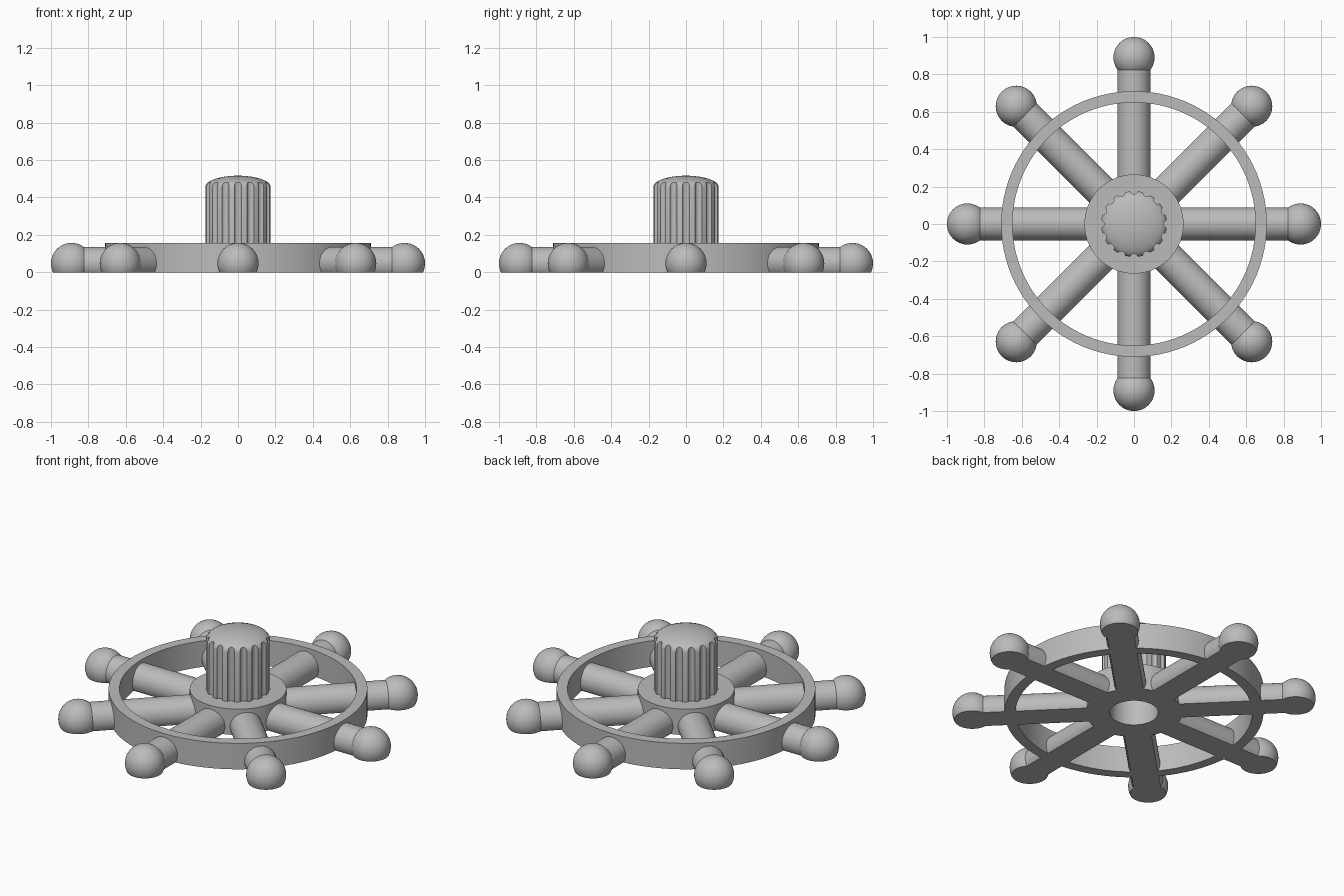
import bpy, bmesh, math
from mathutils import Matrix, Vector

if "Cube" in bpy.data.objects:
    bpy.data.objects.remove(bpy.data.objects["Cube"], do_unlink=True)

SPOKES, FLUTES = 8, 16
AXIS_Z = 0.047      # height of the spoke axes
HUB_TOP = 0.157

grey = bpy.data.materials.new("plain grey")
grey.use_nodes = True
grey.diffuse_color = (0.5, 0.5, 0.5, 1)
grey.node_tree.nodes["Principled BSDF"].inputs["Base Color"].default_value = (0.5, 0.5, 0.5, 1)


def make(name, bm):
    bmesh.ops.recalc_face_normals(bm, faces=bm.faces[:])
    mesh = bpy.data.meshes.new(name)
    bm.to_mesh(mesh)
    bm.free()
    mesh.materials.append(grey)
    ob = bpy.data.objects.new(name, mesh)
    bpy.context.collection.objects.link(ob)
    return ob


def smooth(ob):
    bpy.ops.object.select_all(action="DESELECT")
    ob.select_set(True)
    bpy.context.view_layer.objects.active = ob
    bpy.ops.object.shade_smooth_by_angle(angle=math.radians(30))


def lathe(name, profile, steps=96):
    """Spin a closed (radius, z) outline round the z axis."""
    bm = bmesh.new()
    verts = [bm.verts.new((r, 0, z)) for r, z in profile]
    edges = [bm.edges.new((a, b)) for a, b in zip(verts, verts[1:] + verts[:1])]
    bmesh.ops.spin(bm, geom=verts + edges, cent=(0, 0, 0), axis=(0, 0, 1),
                   angle=math.tau, steps=steps)
    bmesh.ops.remove_doubles(bm, verts=bm.verts[:], dist=1e-5)
    return make(name, bm)


def flatten_bottom(bm):
    """Slice off everything below the ground and close the cut."""
    cut = bmesh.ops.bisect_plane(bm, geom=bm.verts[:] + bm.edges[:] + bm.faces[:],
                                 plane_co=(0, 0, 0), plane_no=(0, 0, 1), clear_inner=True)
    rim = [g for g in cut["geom_cut"] if isinstance(g, bmesh.types.BMEdge)]
    bmesh.ops.contextual_create(bm, geom=rim)


# Outer rim and hub with its bore
smooth(lathe("rim", [(0.65, 0), (0.71, 0), (0.71, HUB_TOP), (0.65, HUB_TOP)]))
smooth(lathe("hub", [(0.133, 0), (0.265, 0), (0.265, HUB_TOP), (0.133, HUB_TOP)]))

# Spokes with ball ends, flat underneath
for i in range(SPOKES):
    turn = Matrix.Rotation(math.tau * i / SPOKES, 4, "Z")
    bm = bmesh.new()
    lay = Matrix.Translation((0.53, 0, AXIS_Z)) @ Matrix.Rotation(math.pi / 2, 4, "Y")
    bmesh.ops.create_cone(bm, cap_ends=True, segments=48, radius1=0.088, radius2=0.088,
                          depth=0.68, matrix=turn @ lay)
    flatten_bottom(bm)
    smooth(make(f"spoke_{i + 1}", bm))

    bm = bmesh.new()
    bmesh.ops.create_uvsphere(bm, u_segments=48, v_segments=24, radius=0.11,
                              matrix=turn @ Matrix.Translation((0.89, 0, AXIS_Z)))
    flatten_bottom(bm)
    smooth(make(f"ball_end_{i + 1}", bm))

# Domed knob, hollow from below
knob = lathe("knob", [(0.133, 0.155), (0.176, 0.155), (0.176, 0.455), (0.173, 0.467),
                      (0.165, 0.478), (0.15, 0.488), (0.12, 0.5), (0.08, 0.51),
                      (0.04, 0.515), (0, 0.517), (0, 0.42), (0.133, 0.42)])

# Flutes cut round the knob
bm = bmesh.new()
for i in range(FLUTES):
    spot = Matrix.Rotation(math.tau * i / FLUTES, 4, "Z") @ Vector((0.18, 0, 0.35))
    bmesh.ops.create_cone(bm, cap_ends=True, segments=24, radius1=0.02, radius2=0.02,
                          depth=0.5, matrix=Matrix.Translation(spot))
cutter = make("flute_cutter", bm)
cutter.hide_render = True
mod = knob.modifiers.new("flutes", "BOOLEAN")
mod.operation, mod.solver, mod.object = "DIFFERENCE", "EXACT", cutter
bpy.context.view_layer.objects.active = knob
bpy.ops.object.modifier_apply(modifier=mod.name)
bpy.data.objects.remove(cutter, do_unlink=True)
smooth(knob)
